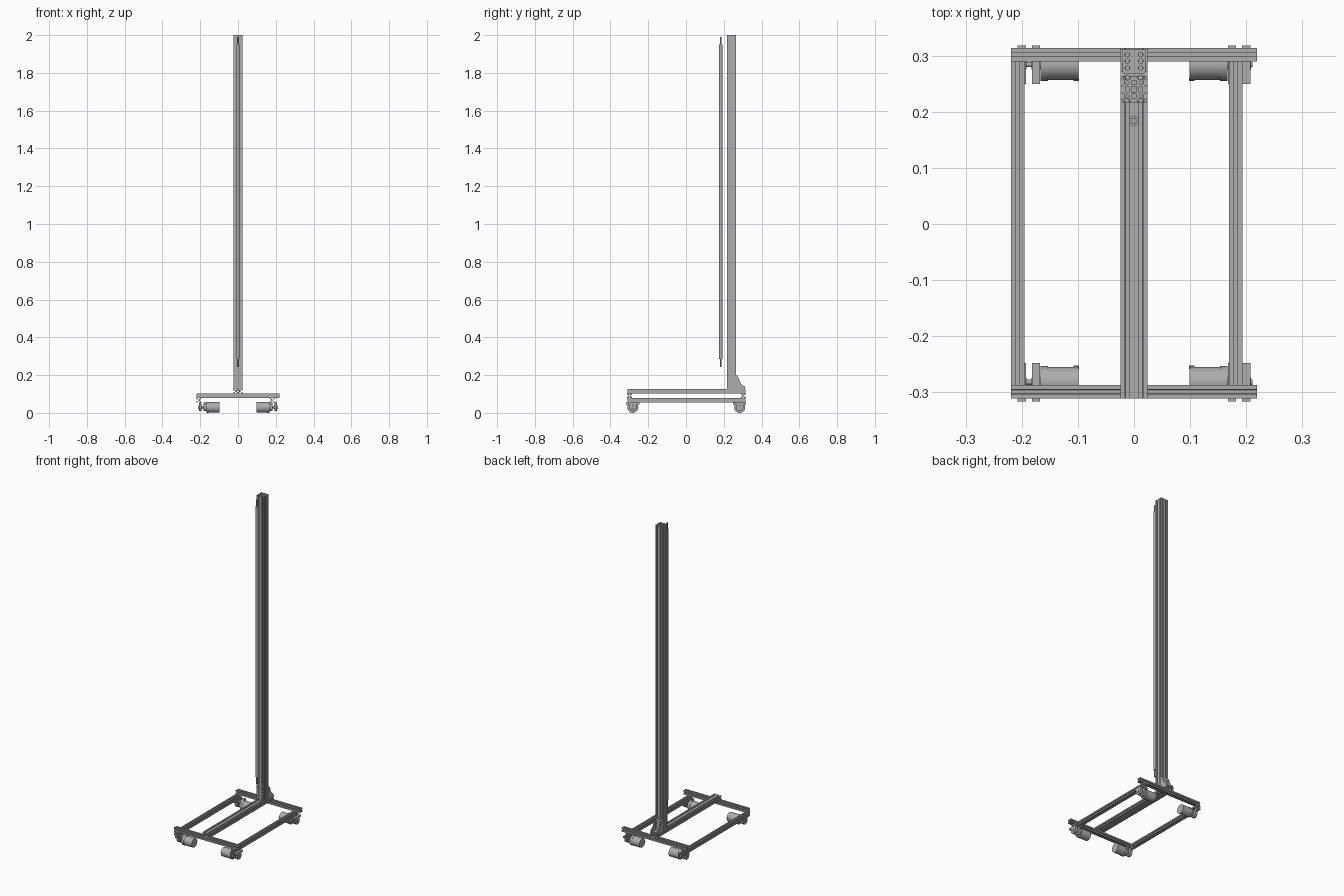
import bpy, bmesh, math
from mathutils import Matrix, Vector

cube = bpy.data.objects.get("Cube")
if cube:
    bpy.data.objects.remove(cube, do_unlink=True)

metal = bpy.data.materials.new("brushed grey metal")
metal.use_nodes = True
GREY = (0.42, 0.42, 0.42, 1)
metal.diffuse_color = GREY
metal.node_tree.nodes["Principled BSDF"].inputs["Base Color"].default_value = GREY

# Directions of profile width, profile height and depth for each axis
AXES = {
    "X": ((0, 1, 0), (0, 0, 1), (1, 0, 0)),
    "Y": ((1, 0, 0), (0, 0, 1), (0, -1, 0)),
    "Z": ((1, 0, 0), (0, 1, 0), (0, 0, 1)),
}
CELL = 0.0242


def prism(name, loops, depth, centre, axis):
    """Extrude closed loops (inner loops become holes) along an axis."""
    curve = bpy.data.curves.new(name, "CURVE")
    curve.dimensions = "2D"
    curve.fill_mode = "BOTH"
    curve.extrude = depth / 2
    for loop in loops:
        spline = curve.splines.new("POLY")
        spline.points.add(len(loop) - 1)
        for point, (a, b) in zip(spline.points, loop):
            point.co = (a, b, 0, 1)
        spline.use_cyclic_u = True
    helper = bpy.data.objects.new(name + "_helper", curve)
    bpy.context.collection.objects.link(helper)
    graph = bpy.context.evaluated_depsgraph_get()
    mesh = bpy.data.meshes.new_from_object(helper.evaluated_get(graph))
    bpy.data.objects.remove(helper, do_unlink=True)
    bm = bmesh.new()
    bm.from_mesh(mesh)
    bmesh.ops.remove_doubles(bm, verts=bm.verts, dist=1e-5)
    bmesh.ops.recalc_face_normals(bm, faces=bm.faces)
    bm.to_mesh(mesh)
    bm.free()
    mesh.materials.clear()
    mesh.materials.append(metal)
    mesh.shade_smooth()
    mesh.set_sharp_from_angle(angle=math.radians(30))
    obj = bpy.data.objects.new(name, mesh)
    turn = Matrix(AXES[axis]).transposed().to_4x4()
    obj.matrix_world = Matrix.Translation(centre) @ turn
    bpy.context.collection.objects.link(obj)
    return obj


def circle(radius, a=0, b=0, sides=32):
    return [(a + radius * math.cos(math.tau * i / sides),
             b + radius * math.sin(math.tau * i / sides)) for i in range(sides)]


def box(a0, a1, b0, b1):
    return [(a0, b0), (a1, b0), (a1, b1), (a0, b1)]


def rod(name, radius, start, end, other, axis, sides=32):
    """Cylinder from start to end along X or Z, at the other two coordinates."""
    mid = (start + end) / 2
    centre = (mid, *other) if axis == "X" else (*other, mid)
    return prism(name, [circle(radius, sides=sides)], end - start, centre, axis)


# Slotted rail section, made of nx by ny square cells
SLOT = [(-.15, 0), (-.15, .09), (-.28, .09), (-.28, .13), (-.14, .29)]
SLOT += [(-a, d) for a, d in reversed(SLOT)]


def rail(name, nx, ny, length, centre, axis):
    hx, hy = nx / 2, ny / 2
    outline = []
    corners = [Vector(p) for p in box(-hx, hx, -hy, hy)]
    for i, corner in enumerate(corners):
        side = corners[(i + 1) % 4] - corner
        count = round(side.length)
        along = side.normalized()
        inward = Vector((-along.y, along.x))
        outline.append(corner)
        for k in range(count):
            outline += [corner + along * (k + .5 + a) + inward * d for a, d in SLOT]
    loops = [outline]
    # Screw bores and the hollows between cells
    for i in range(nx):
        for j in range(ny):
            x, y = i + .5 - hx, j + .5 - hy
            loops.append(circle(.12, x, y, 16))
            if i + 1 < nx:
                loops.append(box(x + .3, x + .7, y - .14, y + .14))
            if j + 1 < ny:
                loops.append(box(x - .14, x + .14, y + .3, y + .7))
            if i + 1 < nx and j + 1 < ny:
                loops.append(box(x + .3, x + .7, y + .3, y + .7))
    scaled = [[(a * CELL, b * CELL) for a, b in loop] for loop in loops]
    return prism(name, scaled, length, centre, axis)


# Base frame: lower side rails, cross rails on them, centre beam on top
for name, x in (("right_side_rail", -.2075), ("left_side_rail", .181)):
    rail(name, 1, 1, .625, (x, .0015, .067), "Y")
for name, y in (("back_cross_rail", .302), ("front_cross_rail", -.299)):
    rail(name, 1, 1, .438, (0, y, .091), "X")
rail("centre_beam", 2, 1, .625, (0, .0015, .115), "Y")

# Upright column
COLUMN_Y = .240
rail("column", 2, 2, 1.873, (0, COLUMN_Y, 1.0635), "Z")

# Round bar in front of the column, with thinner hexagonal ends
BAR = (0, .184)
rod("front_bar", .009, .285, 1.95, BAR, "Z")
rod("front_bar_lower_end", .006, .243, .285, BAR, "Z", 6)
rod("front_bar_upper_end", .006, 1.95, 1.99, BAR, "Z", 6)

# Corner bracket behind the column
BACK = COLUMN_Y + CELL
GUSSET = [(0, 0), (.047, 0), (.047, .012), (.033, .02), (.022, .036),
          (.014, .058), (.008, .07), (0, .073)]
for side in (-1, 1):
    prism("bracket_cheek", [GUSSET], .004, (side * .022, BACK, .127), "X")
foot_holes = [circle(.004, s * .012, b, 20) for s in (-1, 1) for b in (.014, .026, .038)]
prism("bracket_foot", [box(-.02, .02, .001, .047)] + foot_holes,
      .005, (0, BACK, .1295), "Z")
wall_holes = [circle(.004, s * .012, b, 20) for s in (-1, 1) for b in (.02, .038, .056)]
prism("bracket_wall", [box(-.02, .02, .002, .072)] + wall_holes,
      .005, (0, BACK + .0025, .127), "Y")

# Bolt heads in the front slots of the column
for side in (-1, 1):
    for z in (.145, .165, .185, .22):
        prism("column_bolt", [circle(.0045, sides=16)], .007,
              (side * CELL / 2, COLUMN_Y - CELL + .0035, z), "Y")

# Bearing block section: flat flange with a round housing below
AXLE_Z = .029
housing = [(.02 * math.cos(t), .02 * math.sin(t))
           for t in (math.pi * (1 + i / 16) for i in range(17))]
BLOCK = housing + [(.02, .016), (.0345, .016), (.0345, .026),
                   (-.0345, .026), (-.0345, .016), (-.02, .016)]


def drive_unit(side, y):
    """Two bearing blocks, axle, gear head and motor at one corner."""
    end = "back" if y > 0 else "front"
    name = end + ("_left_" if side > 0 else "_right_")
    for x in (.1745, .2):
        prism(name + "bearing_block", [BLOCK, circle(.009)], .0145,
              (side * x, y, AXLE_Z), "X")
        prism(name + "bearing", [circle(.0088), circle(.0045)], .017,
              (side * x, y, AXLE_Z), "X")
        for s in (-1, 1):
            prism(name + "flange_bolt", [circle(.0035, sides=16)], .002,
                  (side * x, y + s * .028, AXLE_Z + .0265), "Z")
    parts = (("axle", .0045, .160, .211), ("gear_head", .029, .153, .167),
             ("motor", .0275, .099, .153))
    for part, radius, a, b in parts:
        rod(name + part, radius, *sorted((side * a, side * b)), (y, AXLE_Z), "X")
    # Small cable terminal on the motor's inner end
    rod(name + "terminal", .003, *sorted((side * .098, side * .108)),
        (y + .0265 * (1 if y < 0 else -1), AXLE_Z), "X", 12)


for side in (-1, 1):
    for y in (-.282, .284):
        drive_unit(side, y)
